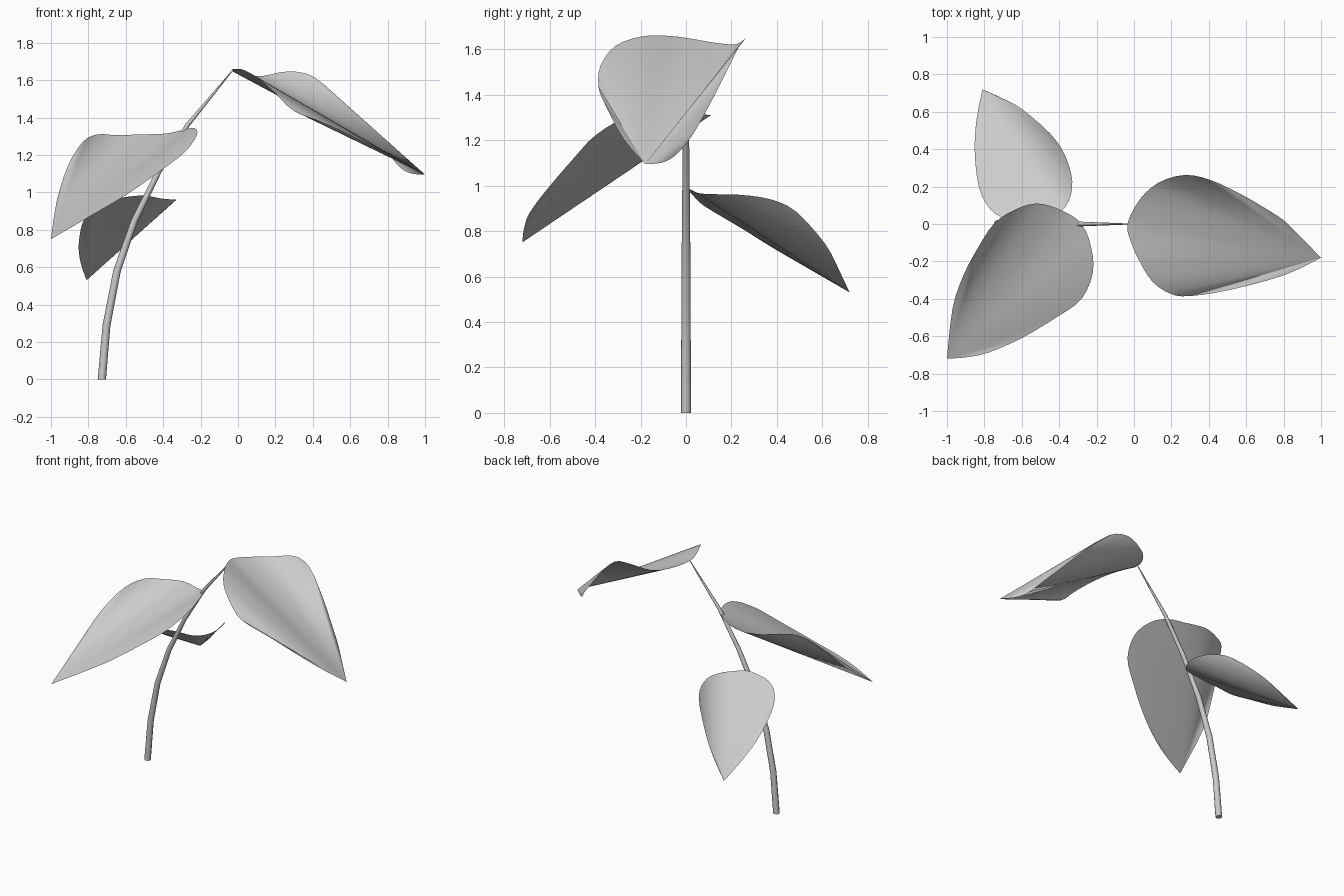
import bpy, bmesh, math
from mathutils import Vector

if "Cube" in bpy.data.objects:
    bpy.data.objects.remove(bpy.data.objects["Cube"])


def finish(bm, name, angle):
    bmesh.ops.recalc_face_normals(bm, faces=bm.faces)
    if name != "stem" and sum(f.normal.z for f in bm.faces) < 0:
        bmesh.ops.reverse_faces(bm, faces=bm.faces)
    mesh = bpy.data.meshes.new(name)
    bm.to_mesh(mesh)
    bm.free()
    ob = bpy.data.objects.new(name, mesh)
    bpy.context.collection.objects.link(ob)
    bpy.ops.object.select_all(action='DESELECT')
    ob.select_set(True)
    bpy.context.view_layer.objects.active = ob
    bpy.ops.object.shade_smooth_by_angle(angle=math.radians(angle))
    return ob


def smooth_outline(points, steps=3):
    """Curve through the points, from the sharp tip round and back to it."""
    p = [Vector(q) for q in points]
    p = [p[0]] + p + [p[0]] * 2
    out = []
    for i in range(1, len(p) - 2):
        a, b, c, d = p[i - 1:i + 3]
        for s in range(steps):
            t = s / steps
            out.append(0.5 * (2 * b + (c - a) * t + (2 * a - 5 * b + 4 * c - d) * t**2
                              + (3 * b - a - 3 * c + d) * t**3))
    return out


def leaf(name, points):
    """Thin leaf blade, ruled from its tip to the waved outline."""
    bm = bmesh.new()
    v = [bm.verts.new(q) for q in smooth_outline(points)]
    for i in range(1, len(v) - 1):
        bm.faces.new((v[0], v[i], v[i + 1]))
    return finish(bm, name, 40)


def stem(path, sides=8):
    """Tapered tube along (x, z, radius) stations in the y = 0 plane."""
    bm = bmesh.new()
    rings = []
    for i, (x, z, r) in enumerate(path):
        lo, hi = path[max(i - 1, 0)], path[min(i + 1, len(path) - 1)]
        t = Vector((hi[0] - lo[0], 0, hi[1] - lo[1])).normalized()
        n = Vector((t.z, 0, -t.x)) if i else Vector((1, 0, 0))
        ring = []
        for k in range(sides):
            a = math.tau * k / sides
            ring.append(bm.verts.new(Vector((x, 0, z)) + n * r * math.cos(a)
                                     + Vector((0, r * math.sin(a), 0))))
        rings.append(ring)
    for a, b in zip(rings, rings[1:]):
        for k in range(sides):
            m = (k + 1) % sides
            bm.faces.new((a[k], a[m], b[m], b[k]))
    bm.faces.new(rings[0])
    bm.faces.new(rings[-1])
    return finish(bm, "stem", 50)


# Leaning stem
stem([(-0.728, 0, 0.022), (-0.703, 0.29, 0.021), (-0.647, 0.58, 0.020),
      (-0.555, 0.845, 0.018), (-0.425, 1.11, 0.015), (-0.27, 1.36, 0.012),
      (-0.035, 1.645, 0.003)])

# Top leaf, reaching right
leaf("top_leaf", [
    (1, -0.18, 1.095), (0.93, -0.11, 1.1), (0.87, -0.05, 1.13), (0.8, 0.02, 1.21),
    (0.7, 0.085, 1.32), (0.57, 0.16, 1.465), (0.41, 0.235, 1.615), (0.27, 0.262, 1.647),
    (0.13, 0.22, 1.622), (0.03, 0.13, 1.628), (-0.035, 0, 1.65), (-0.015, -0.1, 1.66),
    (0.03, -0.2, 1.655), (0.1, -0.31, 1.615), (0.2, -0.375, 1.53), (0.3, -0.385, 1.435),
    (0.5, -0.355, 1.355), (0.8, -0.275, 1.205)])

# Middle leaf, reaching front left
leaf("front_leaf", [
    (-1, -0.72, 0.75), (-0.9, -0.713, 0.81), (-0.78, -0.688, 0.88), (-0.6, -0.61, 0.985),
    (-0.4, -0.49, 1.125), (-0.28, -0.4, 1.22), (-0.22, -0.26, 1.305), (-0.23, -0.12, 1.343),
    (-0.28, 0, 1.338), (-0.38, 0.07, 1.315), (-0.52, 0.11, 1.31), (-0.65, 0.07, 1.306),
    (-0.75, 0, 1.31), (-0.83, -0.12, 1.27), (-0.91, -0.27, 1.14), (-0.97, -0.45, 0.95)])

# Lowest leaf, reaching back
leaf("back_leaf", [
    (-0.81, 0.72, 0.53), (-0.84, 0.57, 0.62), (-0.852, 0.4, 0.715), (-0.83, 0.2, 0.84),
    (-0.77, 0.08, 0.91), (-0.69, 0.03, 0.958), (-0.6, 0.015, 0.975), (-0.5, 0.02, 0.983),
    (-0.41, 0.055, 0.967), (-0.35, 0.12, 0.962), (-0.33, 0.23, 0.96), (-0.37, 0.37, 0.94),
    (-0.45, 0.485, 0.885), (-0.6, 0.615, 0.74), (-0.7, 0.67, 0.63)])
